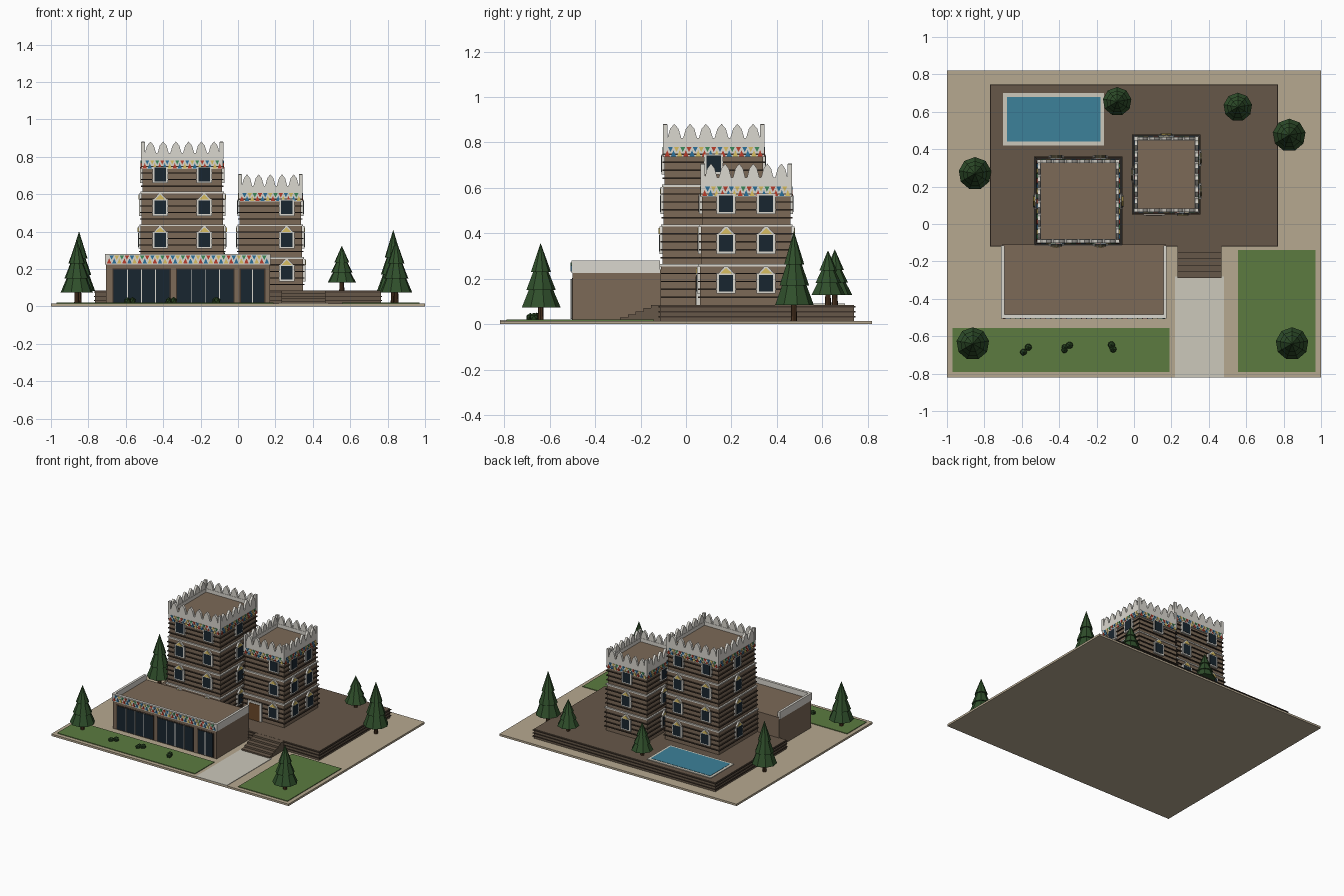
import bpy, bmesh, math, random
from mathutils import Matrix, Vector

if "Cube" in bpy.data.objects:
    bpy.data.objects.remove(bpy.data.objects["Cube"])

random.seed(4)
I = Matrix.Identity(4)
HEX = dict(sand="b5a78f", wall="7b6958", paving="66584a", slate="40362e", white="d9d6ce", glass="1f2a33",
           gold="d8bd62", red="b8402f", blue="2f6f98", green="3f8a5a", grass="5c7a42", path="cbc7ba",
           water="3f8098", leaf="33502f", bush="2c4426", trunk="4a3524", wood="6b4a2e")
mats = {}


def material(key):
    if key not in mats:
        m = bpy.data.materials.new(key)
        rgb = [(int(HEX[key][i:i + 2], 16) / 255) ** 2.2 for i in (0, 2, 4)]
        m.diffuse_color = (*rgb, 1)
        m.use_nodes = True
        m.node_tree.nodes["Principled BSDF"].inputs["Base Color"].default_value = m.diffuse_color
        mats[key] = m
    return mats[key]


class Part:
    """Collects primitives into one named object."""
    def __init__(self, name, color):
        self.name, self.color, self.bm = name, color, bmesh.new()

    def box(self, x0, x1, y0, y1, z0, z1, M=I):
        T = M @ Matrix.Translation(((x0 + x1) / 2, (y0 + y1) / 2, (z0 + z1) / 2))
        bmesh.ops.create_cube(self.bm, size=1, matrix=T @ Matrix.Diagonal((x1 - x0, y1 - y0, z1 - z0, 1)))
        return self

    def prism(self, pts, y0, y1, M=I):
        a = [self.bm.verts.new(M @ Vector((x, y0, z))) for x, z in pts]
        b = [self.bm.verts.new(M @ Vector((x, y1, z))) for x, z in pts]
        self.bm.faces.new(a)
        self.bm.faces.new(b[::-1])
        for i in range(len(a)):
            j = (i + 1) % len(a)
            self.bm.faces.new((a[j], a[i], b[i], b[j]))

    def cone(self, x, y, z0, z1, r0, r1, n=9):
        bmesh.ops.create_cone(self.bm, cap_ends=True, segments=n, radius1=r0, radius2=r1, depth=z1 - z0,
                              matrix=Matrix.Translation((x, y, (z0 + z1) / 2)))

    def done(self):
        bmesh.ops.recalc_face_normals(self.bm, faces=self.bm.faces)
        me = bpy.data.meshes.new(self.name)
        self.bm.to_mesh(me)
        self.bm.free()
        me.materials.append(material(self.color))
        bpy.context.collection.objects.link(bpy.data.objects.new(self.name, me))


def frieze_triangles(parts, width, z0, z1, M):
    # alternating coloured triangles, upright below and hanging between
    n = round(width / 0.027)
    s, zm = width / n, (z0 + z1) / 2
    for i in range(n):
        x = -width / 2 + (i + 0.5) * s
        parts[i % 3].prism([(x - s * .42, z0), (x + s * .42, z0), (x, zm + .006)], -.003, .001, M)
        if i < n - 1:
            x += s / 2
            parts[(i + 1) % 4].prism([(x - s * .42, z1), (x, zm - .002), (x + s * .42, z1)], -.003, .001, M)


def tower(name, cx, cy, hx, hy, floors, windows, merlons):
    P = {k: Part(name + "_" + k, c) for k, c in dict(
        walls="wall", ledges="slate", bands="white", window_frames="white", window_glass="glass",
        window_gables="gold", battlements="white", roof="wall", red_triangles="red",
        blue_triangles="blue", gold_triangles="gold", green_triangles="green").items()}
    tri = [P[c + "_triangles"] for c in ("red", "blue", "gold", "green")]
    H = 0.175

    def slab(part, gx, gy, z0, z1):
        P[part].box(cx - gx, cx + gx, cy - gy, cy + gy, z0, z1)

    def side(i, gx, gy):
        return (Matrix.Translation((cx, cy, 0)) @ Matrix.Rotation(i * math.pi / 2, 4, 'Z')
                @ Matrix.Translation((0, -(gx if i % 2 else gy), 0)))

    # storeys with slate courses and windows
    for k in range(floors):
        z, t = 0.085 + k * H, 0.005 * k
        gx, gy = hx - t, hy - t
        top = k == floors - 1
        slab("walls", gx, gy, z, z + H)
        for j in range(4):
            zl = z + 0.03 + j * 0.035
            slab("ledges", gx + .009, gy + .009, zl, zl + .006)
        if not top:
            slab("bands", gx + .006, gy + .006, z + H - .006, z + H + .004)
        c = z + 0.095
        for i, offs in enumerate(windows):
            M = side(i, gx, gy)
            for x in offs:
                P["window_frames"].box(x - .042, x + .042, -.013, .001, c - .046, c + .042, M)
                P["window_glass"].box(x - .031, x + .031, -.015, .001, c - .036, c + .037, M)
                if not top:
                    P["window_frames"].prism([(x - .036, c + .042), (x + .036, c + .042), (x + .008, c + .074),
                                              (x - .008, c + .074)], -.013, .001, M)
                    P["window_gables"].prism([(x - .026, c + .043), (x + .026, c + .043), (x, c + .068)],
                                             -.016, .001, M)
    # frieze, parapet, merlons
    z = 0.085 + floors * H
    t = 0.005 * (floors - 1) - 0.007
    gx, gy = hx - t, hy - t
    slab("bands", gx, gy, z - .05, z)
    slab("roof", gx - .01, gy - .01, z - .002, z + .008)
    for i in range(4):
        M, w = side(i, gx, gy), gy if i % 2 else gx
        frieze_triangles(tri, 2 * w - .01, z - .046, z - .004, M)
        B = P["battlements"]
        B.box(-w, w, 0, .02, z, z + .035, M)
        B.box(-w - .001, -w + .019, -.001, .019, z, z + .095, M)
        n = merlons[i % 2]
        s = (2 * w - .03) / n
        for j in range(n):
            x = -w + .015 + (j + .5) * s
            B.prism([(x - s * .44, z + .035), (x + s * .44, z + .035), (x + s * .27, z + .075),
                     (x, z + .097), (x - s * .27, z + .075)], 0, .018, M)
    for p in P.values():
        p.done()


# site, lawns, path
Part("ground_slab", "sand").box(-1, 1, -.82, .82, 0, .015).done()
Part("front_lawn", "grass").box(-.97, .19, -.79, -.555, .01, .02).done()
Part("side_lawn", "grass").box(.555, .97, -.79, -.14, .01, .02).done()
Part("entry_path", "path").box(.22, .48, -.82, -.28, .01, .0185).done()

# raised terrace with slate courses and steps
Part("terrace", "paving").box(-.765, .765, -.115, .74, .01, .085).done()
courses = Part("terrace_courses", "slate")
for z in (.03, .052, .074):
    courses.box(-.771, .771, -.121, .746, z, z + .005)
courses.done()
steps = Part("entry_steps", "paving")
for i in range(5):
    steps.box(.232, .468, -.29 + i * .034, -.11, .012, .029 + i * .0138)
steps.done()

# pool
Part("pool_rim", "path").box(-.70, -.16, .42, .70, .08, .09).done()
Part("pool_water", "water").box(-.68, -.18, .44, .68, .08, .092).done()

# low front hall
Part("hall_walls", "wall").box(-.705, .17, -.5, -.11, .012, .24).done()
par = Part("hall_parapet", "white")
par.box(-.71, .175, -.505, -.485, .225, .28)
for x in (-.71, .157):
    par.box(x, x + .018, -.5, -.115, .225, .28)
par.done()
hall_tri = [Part("hall_frieze_" + c, c) for c in ("red", "blue", "gold", "green")]
frieze_triangles(hall_tri, .87, .231, .272, Matrix.Translation((-.2675, -.505, 0)))
for p in hall_tri:
    p.done()
glass, frames, mull = Part("hall_glass", "glass"), Part("hall_window_frames", "slate"), Part("hall_mullions", "white")
for x0, x1, n in ((-.665, -.365, 4), (-.325, -.025, 4), (.015, .14, 2)):
    frames.box(x0 - .006, x1 + .006, -.503, -.49, .018, .204)
    glass.box(x0, x1, -.505, -.49, .022, .198)
    for i in range(1, n):
        x = x0 + (x1 - x0) * i / n
        mull.box(x - .0025, x + .0025, -.508, -.49, .022, .198)
for p in (glass, frames, mull):
    p.done()

# two towers; window offsets per side: front, right, back, left
tower("tall_tower", -.298, .122, .227, .231, 4, [(-.118, .118), (0,), (-.118, .118), (0,)], (6, 6))
tower("short_tower", .173, .265, .174, .204, 3, [(.087,), (-.088, .088), (0,), (0,)], (5, 6))

# entrance door in the short tower
Part("door_frame", "white").box(.05, .165, .045, .07, .085, .225).done()
Part("door_leaf", "wood").box(.064, .151, .042, .07, .085, .21).done()

# conifers
trunks, leaves = Part("tree_trunks", "trunk"), Part("tree_foliage", "leaf")
for x, y, z, h in ((-.09, .655, .085, .245), (.555, .625, .085, .24), (.83, .475, .012, .398),
                   (-.85, .27, .012, .39), (-.862, -.64, .012, .345), (.845, -.64, .012, .345)):
    r = .088 if h > .3 else .077
    trunks.cone(x, y, z, z + h * .3, .014, .01, 8)
    for a, b, f, g in ((.18, .55, 1, .38), (.4, .77, .76, .24), (.63, 1, .52, 0)):
        leaves.cone(x, y, z + h * a, z + h * b, r * f, r * f * g)
trunks.done()
leaves.done()

# shrubs
shrubs = Part("shrubs", "bush")
for x, y in ((-.58, -.67), (-.36, -.66), (-.125, -.655)):
    for _ in range(3):
        p = (x + random.uniform(-.018, .018), y + random.uniform(-.018, .018), .03)
        bmesh.ops.create_icosphere(shrubs.bm, subdivisions=1, radius=random.uniform(.017, .022),
                                   matrix=Matrix.Translation(p))
shrubs.done()
